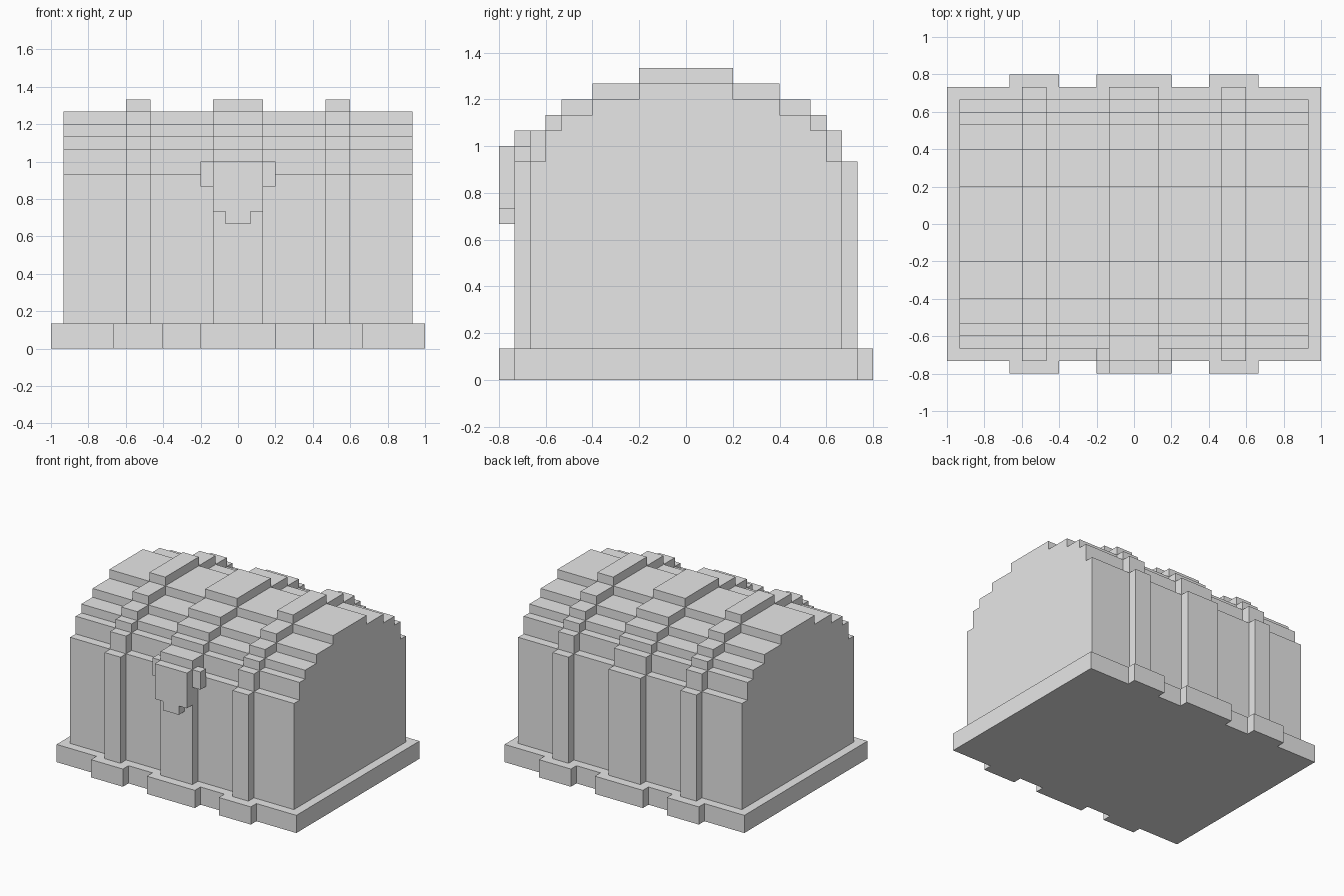
import bpy

if "Cube" in bpy.data.objects:
    bpy.data.objects.remove(bpy.data.objects["Cube"])

U = 1 / 15  # one grid cell

grey = bpy.data.materials.new("light grey")
grey.diffuse_color = (0.8, 0.8, 0.8, 1)
grey.use_nodes = True
grey.node_tree.nodes["Principled BSDF"].inputs["Base Color"].default_value = grey.diffuse_color


def prism(name, outline, axis, lo, hi):
    """Extrude an outline (in cells) from lo to hi along x, y or z."""
    def place(p, d):
        a, b = p
        co = {"x": (d, a, b), "y": (a, d, b), "z": (a, b, d)}[axis]
        return [c * U for c in co]

    n = len(outline)
    verts = [place(p, lo) for p in outline] + [place(p, hi) for p in outline]
    faces = [list(range(n))[::-1], list(range(n, 2 * n))]
    faces += [[i, (i + 1) % n, (i + 1) % n + n, i + n] for i in range(n)]
    if axis == "y":  # keep normals outward
        faces = [f[::-1] for f in faces]
    mesh = bpy.data.meshes.new(name)
    mesh.from_pydata(verts, [], faces)
    mesh.materials.append(grey)
    obj = bpy.data.objects.new(name, mesh)
    bpy.context.collection.objects.link(obj)
    return obj


def stepped(steps, bottom):
    """Symmetric stepped arch outline from (half width, top) pairs."""
    right, z = [], bottom
    for half, top in steps:
        right += [(half, z), (half, top)]
        z = top
    return right + [(-y, h) for y, h in reversed(right)]


# Base slab with three tabs along the front and the back
edge = [(-15, 11)]
for a, b in [(-10, -6), (-3, 3), (6, 10)]:
    edge += [(a, 11), (a, 12), (b, 12), (b, 11)]
edge.append((15, 11))
prism("base", [(x, -y) for x, y in edge] + edge[::-1], "z", 0, 2)

# Chest body with stepped lid
body_steps = [(10, 14), (9, 16), (8, 17), (6, 18), (3, 19)]
prism("body", stepped(body_steps, 2), "x", -14, 14)

# Raised straps wrapping over the body
strap_steps = [(11, 14), (10, 16), (9, 17), (8, 18), (6, 19), (3, 20)]
for name, a, b in [("left_strap", -9, -7), ("middle_strap", -2, 2), ("right_strap", 7, 9)]:
    prism(name, stepped(strap_steps, 2), "x", a, b)

# Latch: front plate, upper hinge block and side ears
prism("latch_plate", [(-1, 10), (1, 10), (1, 11), (2, 11), (2, 15),
                      (-2, 15), (-2, 11), (-1, 11)], "y", -12, -11)
prism("latch_hinge", [(-2, 14), (2, 14), (2, 16), (-2, 16)], "y", -11, -10)
for name, a in [("left_latch_ear", -3), ("right_latch_ear", 2)]:
    prism(name, [(a, 13), (a + 1, 13), (a + 1, 15), (a, 15)], "y", -11, -10)
